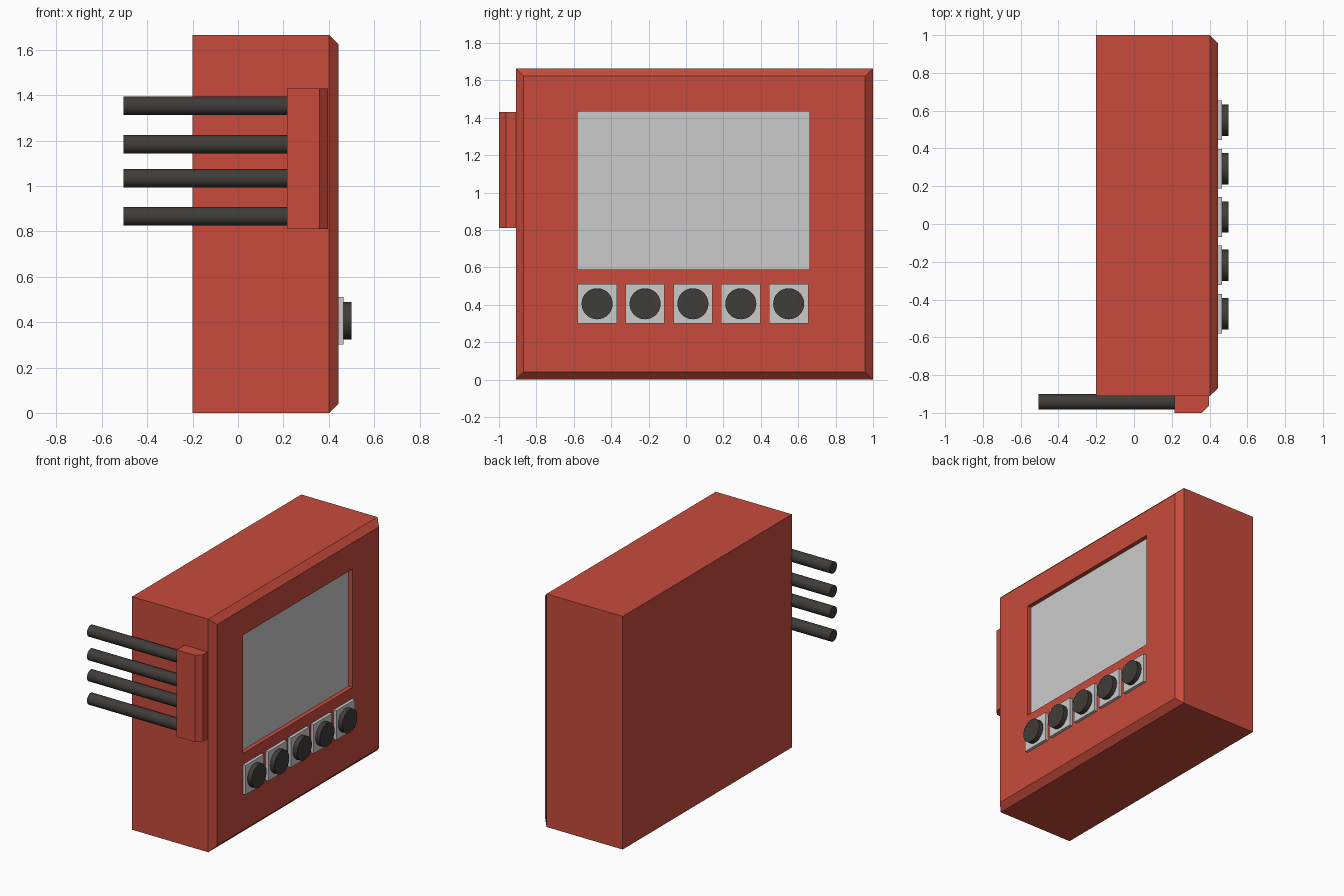
import bpy, bmesh, math
from mathutils import Matrix

if "Cube" in bpy.data.objects:
    bpy.data.objects.remove(bpy.data.objects["Cube"])


def material(name, rgb):
    m = bpy.data.materials.new(name)
    m.diffuse_color = (*rgb, 1)
    m.use_nodes = True
    m.node_tree.nodes["Principled BSDF"].inputs["Base Color"].default_value = m.diffuse_color
    return m


RED = material("red_plastic", (0.58, 0.07, 0.045))
DARK = material("dark_rubber", (0.05, 0.045, 0.04))


def finish(name, bm, mat=None):
    bmesh.ops.recalc_face_normals(bm, faces=bm.faces)
    mesh = bpy.data.meshes.new(name)
    bm.to_mesh(mesh)
    bm.free()
    if mat:
        mesh.materials.append(mat)
    ob = bpy.data.objects.new(name, mesh)
    bpy.context.collection.objects.link(ob)
    return ob


def loft(name, rings, mat=None):
    """Join matching closed point rings with quads and cap both ends."""
    bm = bmesh.new()
    loops = [[bm.verts.new(p) for p in ring] for ring in rings]
    for a, b in zip(loops, loops[1:]):
        n = len(a)
        for i in range(n):
            j = (i + 1) % n
            bm.faces.new((a[i], a[j], b[j], b[i]))
    bm.faces.new(loops[0])
    bm.faces.new(loops[-1])
    return finish(name, bm, mat)


def rect(x, y0, y1, z0, z1):
    return [(x, y0, z0), (x, y1, z0), (x, y1, z1), (x, y0, z1)]


def rod(name, x0, x1, y, z, radius, sides=32):
    """Cylinder lying along x."""
    bm = bmesh.new()
    place = Matrix.Translation(((x0 + x1) / 2, y, z)) @ Matrix.Rotation(math.pi / 2, 4, 'Y')
    bmesh.ops.create_cone(bm, cap_ends=True, segments=sides, radius1=radius,
                          radius2=radius, depth=x1 - x0, matrix=place)
    ob = finish(name, bm, DARK)
    for p in ob.data.polygons:
        p.use_smooth = len(p.vertices) == 4
    for e in ob.data.edges:  # keep the cap rims sharp
        a, b = (ob.data.vertices[i].co.x for i in e.vertices)
        e.use_edge_sharp = abs(a - b) < 1e-5


# housing with chamfered front rim and recessed display window
WINDOW = (-0.58, 0.66, 0.59, 1.435)
loft("housing", [
    rect(-0.2, -0.91, 1.0, 0, 1.665),
    rect(0.402, -0.91, 1.0, 0, 1.665),
    rect(0.444, -0.87, 0.958, 0.042, 1.623),
    rect(0.444, *WINDOW),
    rect(0.39, *WINDOW),
], RED)

# display panel
loft("screen", [rect(0.39, *WINDOW), rect(0.413, *WINDOW)])

# row of push buttons
for i in range(5):
    y, z, h = -0.475 + 0.256 * i, 0.406, 0.105
    loft(f"button_base_{i + 1}", [rect(x, y - h, y + h, z - h, z + h) for x in (0.444, 0.466)])
    rod(f"button_cap_{i + 1}", 0.466, 0.5, y, z, 0.083)

# side connector block with one chamfered edge
profile = [(0.215, -0.91), (0.215, -1.0), (0.36, -1.0), (0.397, -0.962), (0.397, -0.91)]
loft("connector_block", [[(x, y, z) for x, y in profile] for z in (0.81, 1.43)], RED)

# four wires running back from the connector
for i, z in enumerate((0.867, 1.034, 1.184, 1.353)):
    rod(f"wire_{i + 1}", -0.505, 0.215, -0.942, z, 0.041)
